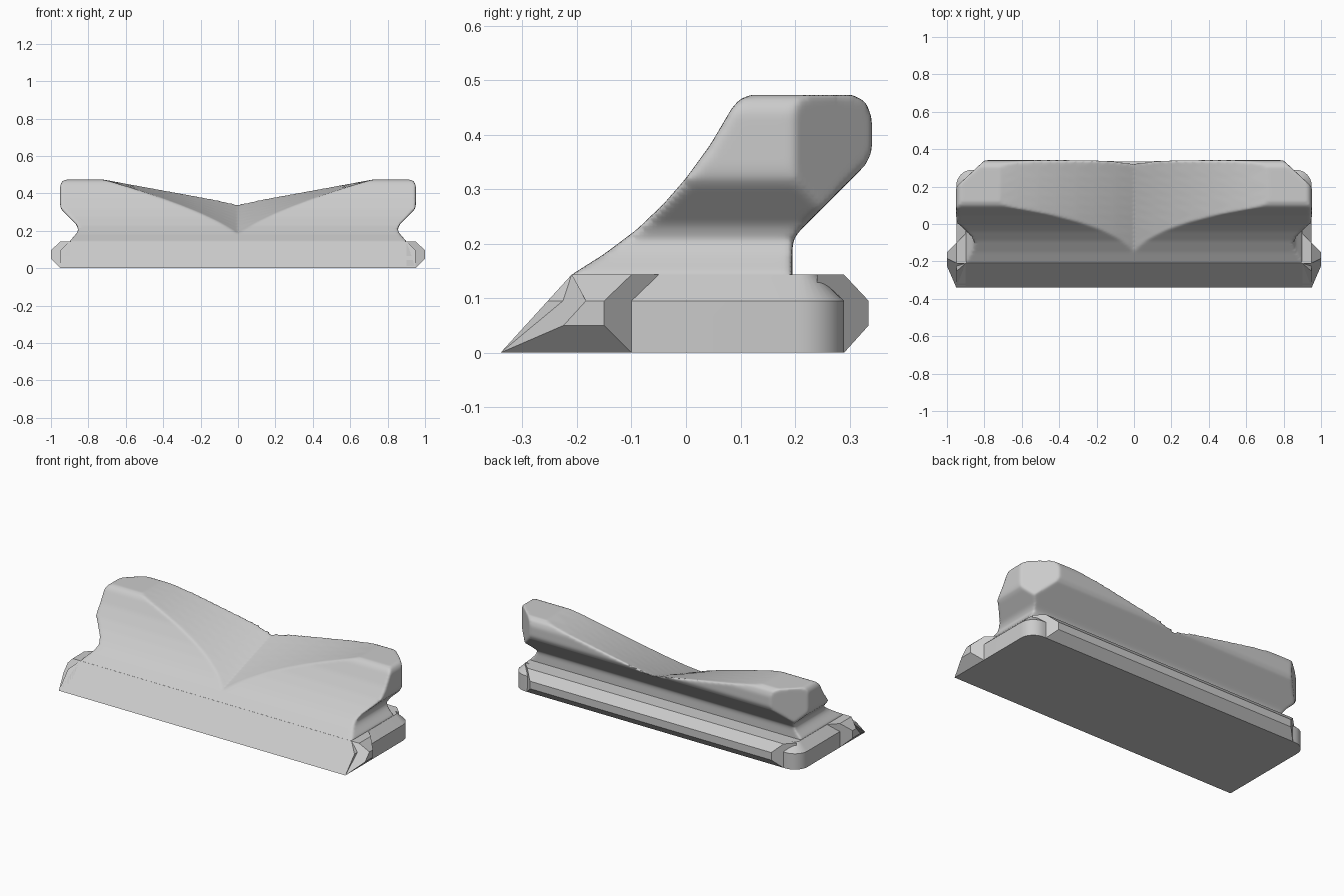
import bpy, bmesh, math

if "Cube" in bpy.data.objects:
    bpy.data.objects.remove(bpy.data.objects["Cube"], do_unlink=True)

grey = bpy.data.materials.new("plain_grey")
grey.use_nodes = True
colour = (0.6, 0.6, 0.6, 1)
grey.diffuse_color = colour
grey.node_tree.nodes["Principled BSDF"].inputs["Base Color"].default_value = colour


def loft(name, rings):
    """Solid skinned through rings of equal point count, capped at both ends."""
    bm = bmesh.new()
    rows = [[bm.verts.new(p) for p in ring] for ring in rings]
    for a, b in zip(rows, rows[1:]):
        for i in range(len(a)):
            j = (i + 1) % len(a)
            bm.faces.new((a[i], a[j], b[j], b[i]))
    bm.faces.new(rows[0])
    bm.faces.new(rows[-1])
    bmesh.ops.recalc_face_normals(bm, faces=bm.faces)
    mesh = bpy.data.meshes.new(name)
    bm.to_mesh(mesh)
    bm.free()
    mesh.materials.append(grey)
    obj = bpy.data.objects.new(name, mesh)
    bpy.context.collection.objects.link(obj)
    return obj


def activate(obj):
    bpy.ops.object.select_all(action='DESELECT')
    obj.select_set(True)
    bpy.context.view_layer.objects.active = obj


def apply_modifier(obj, kind, **settings):
    mod = obj.modifiers.new(kind, kind)
    for key, value in settings.items():
        setattr(mod, key, value)
    activate(obj)
    bpy.ops.object.modifier_apply(modifier=mod.name)


def boolean(obj, cutter, operation):
    cutter.hide_render = True
    apply_modifier(obj, 'BOOLEAN', object=cutter, operation=operation, solver='EXACT')
    bpy.data.objects.remove(cutter, do_unlink=True)


def mirrored(half):
    return half + [(-x, v) for x, v in reversed(half)]


def front_y(z):
    return -0.34 + 0.91 * z


# Base slab: sloped front, rounded back corners, chamfered top edge
def base_ring(z, inset):
    radius = 0.085 - inset
    half = [(0.95 - inset, front_y(z))]
    for k in range(9):
        a = math.radians(90 * k / 8)
        half.append((0.865 + radius * math.cos(a), 0.205 + radius * math.sin(a)))
    return [(x, y, z) for x, y in mirrored(half)]


base = loft("base", [base_ring(0, 0), base_ring(0.095, 0), base_ring(0.143, 0.05)])
activate(base)
bpy.ops.object.shade_smooth_by_angle(angle=math.radians(25))

# Lips: the same chamfered bar section at both sides and along the back
LIP = [(-0.05, 0), (0, 0), (0.05, 0.05), (0.05, 0.095), (0, 0.143), (-0.05, 0.143)]

for name, s in (("left_lip", 1), ("right_lip", -1)):
    front = [(s * (0.95 + d), front_y(z) + 1.4 * max(d, 0), z) for d, z in LIP]
    rear = [(s * (0.95 + d), -0.1 - d, z) for d, z in LIP]
    loft(name, [front, rear])

loft("back_lip", [[(s * (0.85 - d), 0.29 + min(d, 0.045), z) for d, z in LIP]
                  for s in (-1, 1)])

# Body: side profile swept across the width
profile = [(-0.2, 0.1), (-0.222, 0.13), (-0.21, 0.143), (-0.15, 0.181), (-0.09, 0.226),
           (-0.04, 0.274), (0, 0.32), (0.045, 0.382), (0.085, 0.45), (0.1, 0.466),
           (0.12, 0.473), (0.305, 0.473), (0.33, 0.46), (0.341, 0.43), (0.341, 0.37),
           (0.33, 0.345), (0.21, 0.225), (0.199, 0.212), (0.195, 0.195), (0.195, 0.1)]
body = loft("body", [[(x, y, z) for y, z in profile] for x in (-1.05, 1.05)])

# Waisted ends
ends = mirrored([(0.9, 0.05), (0.9, 0.145), (0.872, 0.175), (0.857, 0.195), (0.855, 0.212),
                 (0.866, 0.235), (0.935, 0.303), (0.948, 0.32), (0.951, 0.34),
                 (0.951, 0.445), (0.938, 0.466), (0.9, 0.485)])
boolean(body, loft("end_cutter", [[(x, y, z) for x, z in ends] for y in (-0.5, 0.5)]),
        'INTERSECT')

# Cut-off back corners
plan = mirrored([(0.97, -0.45), (0.97, 0.181), (0.76, 0.377)])
boolean(body, loft("corner_cutter", [[(x, y, z) for x, y in plan] for z in (0, 0.6)]),
        'INTERSECT')

# Valley: flares from a low centre line out to the full-height shoulders
STEPS = 14


def valley_ring(y):
    low = 0.175 + 0.333 * (y + 0.17)
    ring = [(-0.72, y, 0.7), (0.72, y, 0.7)]
    for k in range(STEPS + 1):
        t = 1 - 2 * k / STEPS
        ring.append((0.72 * t, y, low + (0.474 - low) * abs(t)))
    return ring


boolean(body, loft("valley_cutter", [valley_ring(-0.3 + 0.05 * k) for k in range(15)]),
        'DIFFERENCE')

# Soften every edge of the body
apply_modifier(body, 'REMESH', mode='VOXEL', voxel_size=0.008)
apply_modifier(body, 'SMOOTH', factor=0.5, iterations=6)
activate(body)
bpy.ops.object.shade_smooth()
